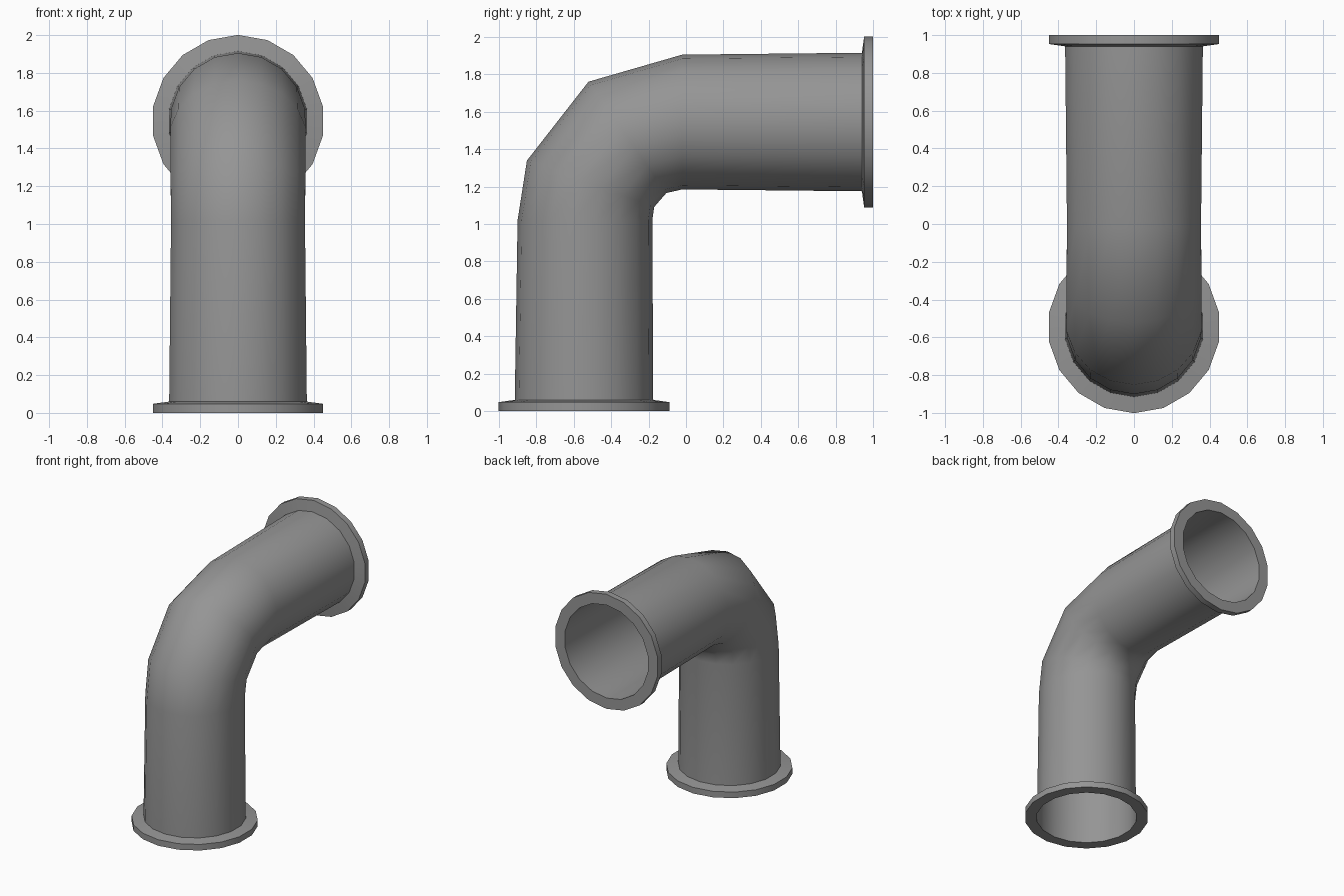
import bpy, bmesh, math
from mathutils import Vector

cube = bpy.data.objects.get("Cube")
if cube:
    bpy.data.objects.remove(cube, do_unlink=True)

SIDES = 18
X_AXIS = Vector((1, 0, 0))

grey = bpy.data.materials.new("pipe grey")
grey.use_nodes = True
colour = (0.3, 0.3, 0.3, 1)
grey.diffuse_color = colour
grey.node_tree.nodes["Principled BSDF"].inputs["Base Color"].default_value = colour


def ring(bm, centre, tilt, radius):
    """Ring around centre; tilt is how far the pipe has turned from up to back."""
    a = math.radians(tilt)
    outward = Vector((0, -math.cos(a), math.sin(a)))
    verts = []
    for i in range(SIDES):
        t = math.tau * i / SIDES
        verts.append(bm.verts.new(
            centre + radius * (math.cos(t) * outward + math.sin(t) * X_AXIS)))
    return verts


def loft(name, sections, closed=False):
    """Skin a list of (centre, tilt, radius) rings."""
    bm = bmesh.new()
    rings = [ring(bm, Vector(c), tilt, r) for c, tilt, r in sections]
    pairs = list(zip(rings, rings[1:]))
    if closed:
        pairs.append((rings[-1], rings[0]))
    for a, b in pairs:
        for i in range(SIDES):
            j = (i + 1) % SIDES
            bm.faces.new((a[i], a[j], b[j], b[i]))
    mesh = bpy.data.meshes.new(name)
    bm.to_mesh(mesh)
    bm.free()
    mesh.materials.append(grey)
    obj = bpy.data.objects.new(name, mesh)
    bpy.context.collection.objects.link(obj)
    bpy.ops.object.select_all(action='DESELECT')
    obj.select_set(True)
    bpy.context.view_layer.objects.active = obj
    bpy.ops.object.shade_smooth_by_angle(angle=math.radians(42))
    return obj


AXIS = 0.545   # offset of both pipe axes
BORE, RIM = 0.37, 0.456

# Open elbow tube, slightly tapered towards the bend
loft("elbow_pipe", [
    ((0, -AXIS, 0), 0, BORE),
    ((0, -AXIS, 0.06), 0, BORE),
    ((0, -0.54, 1.02), 0, 0.36),
    ((0, -0.51, 1.215), 20, 0.362),
    ((0, -0.313, 1.463), 55, 0.363),
    ((0, -0.02, 1.545), 90, 0.36),
    ((0, 0.94, 1.545), 90, BORE),
    ((0, 1, 1.545), 90, BORE),
])

# Flange rings, thicker at the neck than at the rim
flange = [(0, RIM), (0.048, RIM), (0.06, BORE)]
loft("lower_flange", [((0, -AXIS, 0), 0, BORE)]
     + [((0, -AXIS, d), 0, r) for d, r in flange])
loft("rear_flange", [((0, 1 - d, 1.545), 90, r) for d, r in reversed(flange)]
     + [((0, 1, 1.545), 90, BORE)])
